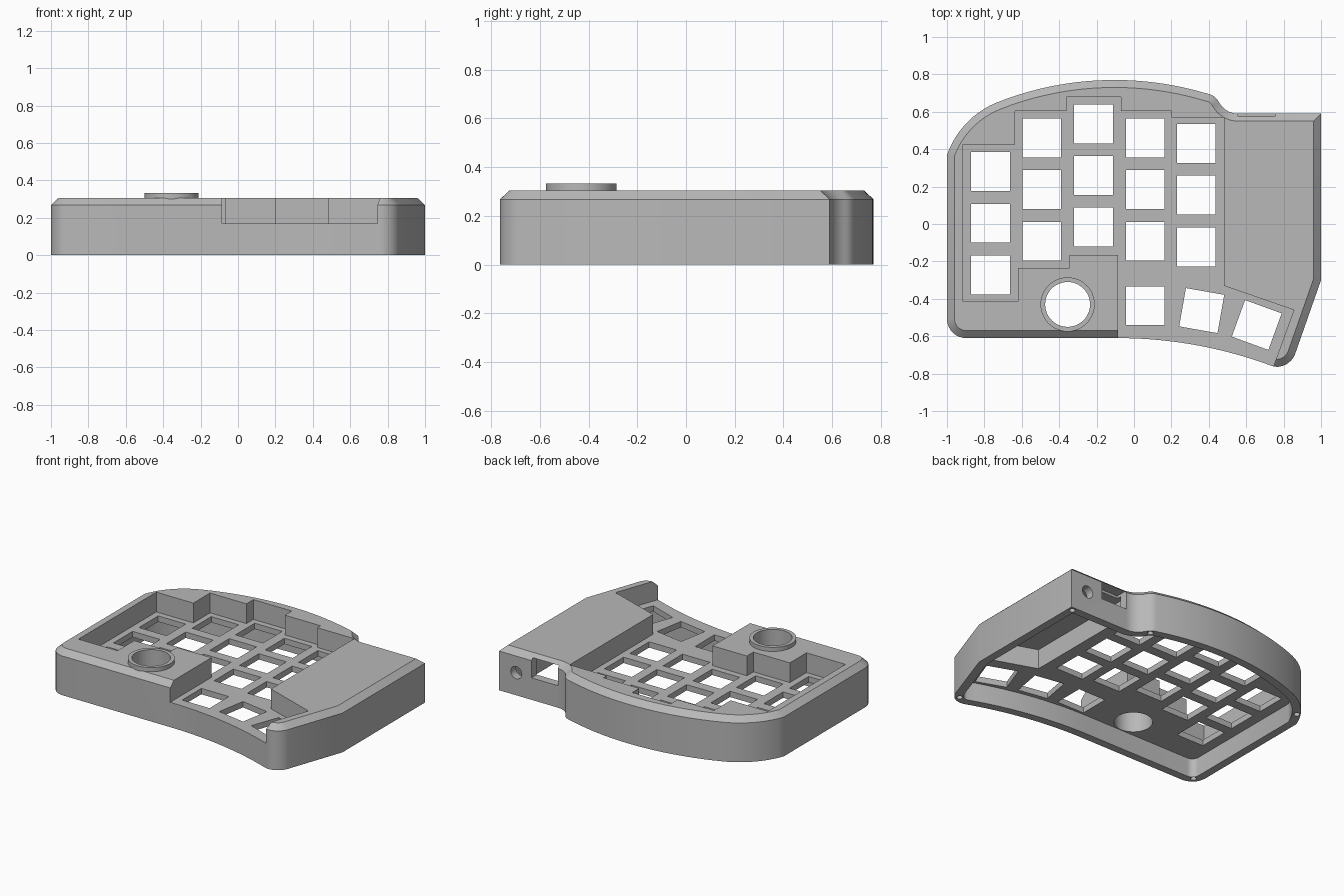
import bpy, bmesh, math
from mathutils import Vector, Matrix

if "Cube" in bpy.data.objects:
    bpy.data.objects.remove(bpy.data.objects["Cube"], do_unlink=True)

grey = bpy.data.materials.new("matte grey")
grey.use_nodes = True
colour = (0.48, 0.48, 0.48, 1)
grey.diffuse_color = colour
grey.node_tree.nodes["Principled BSDF"].inputs["Base Color"].default_value = colour


def arc(p, q, r, n=10):
    """Points on the circle through p, q and r, from p to r."""
    (ax, ay), (bx, by), (cx, cy) = p, q, r
    d = 2 * (ax * (by - cy) + bx * (cy - ay) + cx * (ay - by))
    a, b, c = ax * ax + ay * ay, bx * bx + by * by, cx * cx + cy * cy
    o = Vector(((a * (by - cy) + b * (cy - ay) + c * (ay - by)) / d,
                (a * (cx - bx) + b * (ax - cx) + c * (bx - ax)) / d))
    start, end = Vector(p) - o, Vector(r) - o
    turn = -start.angle_signed(end)
    return [o + Matrix.Rotation(turn * i / n, 2) @ start for i in range(n + 1)]


def inset(pts, dist):
    """Move a counter-clockwise outline inwards with mitred corners."""
    out = []
    for i, p in enumerate(pts):
        e1 = (p - pts[i - 1]).normalized()
        e2 = (pts[(i + 1) % len(pts)] - p).normalized()
        n1, n2 = Vector((-e1.y, e1.x)), Vector((-e2.y, e2.x))
        out.append(p + (n1 + n2) * dist / (1 + n1.dot(n2)))
    return out


def loft(bm, layers):
    """Closed solid through (outline, height) layers."""
    rings = [[bm.verts.new((p[0], p[1], z)) for p in pts] for pts, z in layers]
    for lo, hi in zip(rings, rings[1:]):
        for i in range(len(lo)):
            j = (i + 1) % len(lo)
            bm.faces.new((lo[i], lo[j], hi[j], hi[i]))
    bm.faces.new(rings[0][::-1])
    bm.faces.new(rings[-1])


def finish(name, bm):
    bmesh.ops.recalc_face_normals(bm, faces=bm.faces)
    mesh = bpy.data.meshes.new(name)
    bm.to_mesh(mesh)
    bm.free()
    mesh.materials.append(grey)
    ob = bpy.data.objects.new(name, mesh)
    bpy.context.collection.objects.link(ob)
    return ob


def solid(name, *layer_sets):
    bm = bmesh.new()
    for layers in layer_sets:
        loft(bm, layers)
    return finish(name, bm)


def cut(ob, cutter):
    """Subtract the cutter for good and discard it."""
    cutter.hide_render = True
    mod = ob.modifiers.new("cut", "BOOLEAN")
    mod.operation, mod.solver, mod.object = "DIFFERENCE", "EXACT", cutter
    result = bpy.data.meshes.new_from_object(
        ob.evaluated_get(bpy.context.evaluated_depsgraph_get()))
    ob.modifiers.clear()
    ob.data = result
    bpy.data.objects.remove(cutter, do_unlink=True)


def circle(x, y, r, n=48):
    return [(x + r * math.cos(math.tau * i / n), y + r * math.sin(math.tau * i / n))
            for i in range(n)]


def square(x, y, degrees=0, half=0.104):
    turn = Matrix.Rotation(math.radians(degrees), 2)
    return [Vector((x, y)) + turn @ Vector((sx * half, sy * half))
            for sx, sy in ((-1, -1), (1, -1), (1, 1), (-1, 1))]


# Outer outline, counter-clockwise from the front left corner of the plan
outline = (arc((-1, -0.51), (-0.97, -0.58), (-0.9, -0.61), 8)
           + arc((-0.08, -0.61), (0.35, -0.651), (0.74, -0.76), 16)
           + arc((0.765, -0.764), (0.825, -0.743), (0.865, -0.685), 8)
           + [Vector((1, -0.3)), Vector((1, 0.59))]
           + arc((0.56, 0.59), (0.505, 0.602), (0.465, 0.635), 8)
           + arc((0.455, 0.65), (0.437, 0.675), (0.4, 0.695), 6)
           + arc((0.38, 0.70), (-0.12, 0.77), (-0.68, 0.67), 24)
           + arc((-0.7, 0.662), (-0.9, 0.535), (-1, 0.37), 12))

# Case body with chamfered rim
case = solid("case", [(outline, 0), (outline, 0.268), (inset(outline, 0.04), 0.305)])

# Stepped key well, open at the front
well = [(-0.915, 0.425), (-0.915, -0.415), (-0.62, -0.415), (-0.62, -0.235),
        (-0.345, -0.235), (-0.345, -0.165), (-0.085, -0.165), (-0.085, -0.9),
        (0.695, -0.9), (0.855, -0.46), (0.48, -0.33), (0.48, 0.57), (0.2, 0.57),
        (0.2, 0.605), (-0.07, 0.605), (-0.07, 0.68), (-0.36, 0.68),
        (-0.36, 0.605), (-0.635, 0.605), (-0.635, 0.425)]
cut(case, solid("well_cutter", [(well, 0.17), (well, 0.5)]))

# Hollow underside, with a taller pocket for the electronics
hollow = inset(outline, 0.055)
cut(case, solid("hollow_cutter", [(hollow, -0.1), (hollow, 0.13)]))
pocket = [(0.52, -0.30), (0.89, -0.43), (0.943, -0.28), (0.943, 0.533), (0.52, 0.533)]
cut(case, solid("pocket_cutter", [(pocket, 0.1), (pocket, 0.265)]))

# Key openings: staggered columns, then the fanned thumb keys
keys = [square(x, top - row * 0.276)
        for x, top in ((-0.768, 0.28), (-0.493, 0.46), (-0.217, 0.535),
                       (0.06, 0.46), (0.333, 0.43)) for row in range(3)]
keys += [square(0.06, -0.437), square(0.362, -0.463, -10), square(0.656, -0.54, -20)]
cut(case, solid("key_cutter", *[[(k, 0.05), (k, 0.25)] for k in keys]))

# Screw holes in the bottom rim
screws = [(0.81, -0.715), (0.968, 0.558), (0.418, 0.655), (-0.925, 0.465), (-0.945, -0.555)]
cut(case, solid("screw_cutter", *[[(circle(x, y, 0.019, 16), -0.1),
                                  (circle(x, y, 0.019, 16), 0.12)] for x, y in screws]))

# Cable port and round button hole in the back wall
port = [(0.555, 0.5), (0.755, 0.5), (0.755, 0.7), (0.555, 0.7)]
cut(case, solid("port_cutter", [(port, 0.15), (port, 0.282)]))
button = solid("button_cutter", [(circle(0, 0, 0.042, 24), -0.1), (circle(0, 0, 0.042, 24), 0.1)])
button.data.transform(Matrix.Translation((0.87, 0.58, 0.155)) @ Matrix.Rotation(math.pi / 2, 4, "X"))
cut(case, button)

# Round control opening with a raised collar
collar = solid("knob_collar", [(circle(-0.355, -0.43, 0.145), 0.29),
                               (circle(-0.355, -0.43, 0.145), 0.333)])
for part in (case, collar):
    hole = circle(-0.355, -0.43, 0.12)
    cut(part, solid("knob_cutter", [(hole, 0.05), (hole, 0.5)]))

# Smooth curved walls, crisp edges
bpy.ops.object.select_all(action="DESELECT")
for part in (case, collar):
    part.select_set(True)
bpy.context.view_layer.objects.active = case
bpy.ops.object.shade_smooth_by_angle(angle=math.radians(25))
